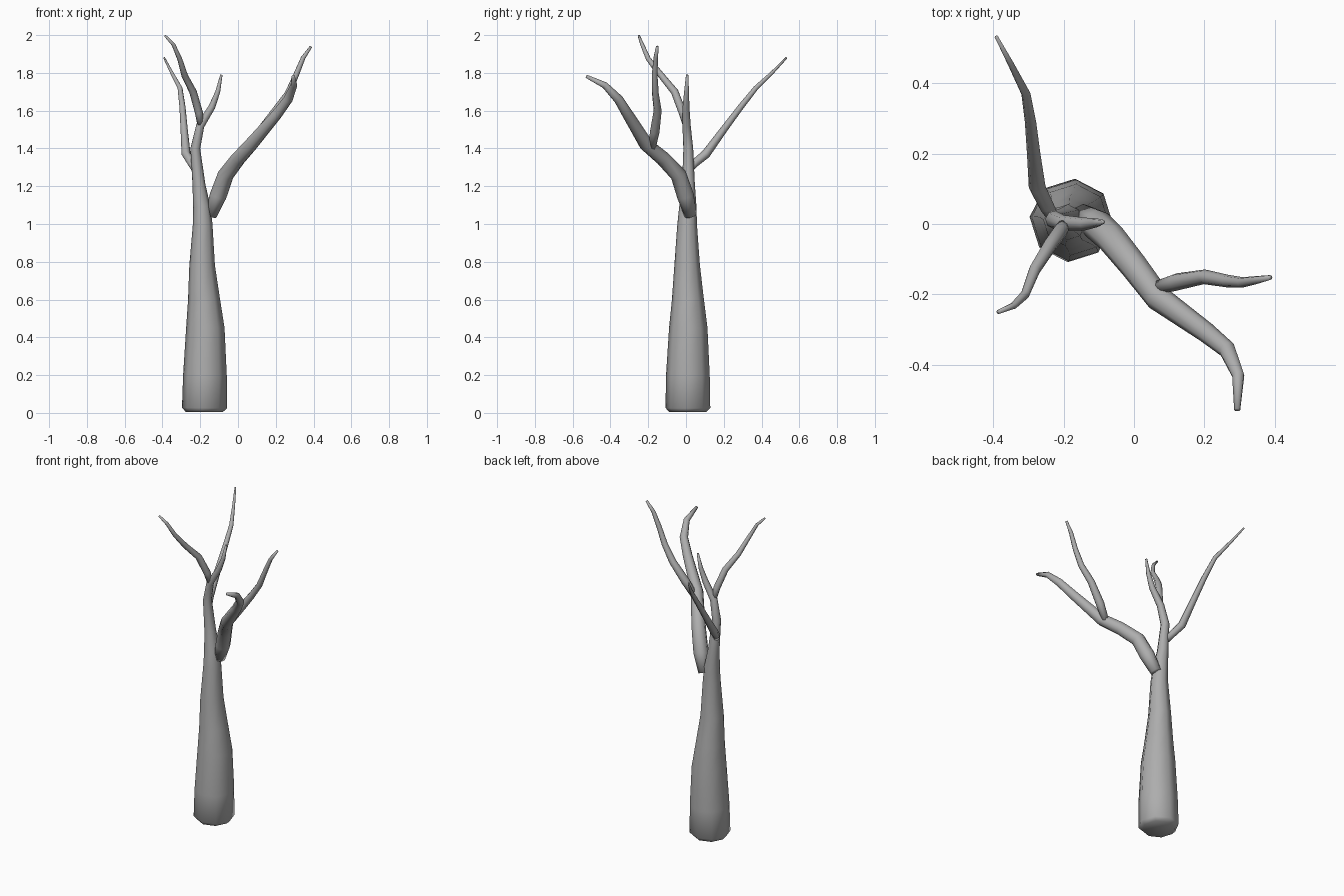
import bpy, bmesh, math
from mathutils import Vector

bark = bpy.data.materials.new("bark")
bark.diffuse_color = (.42, .42, .42, 1)


def limb(name, pts, sides=8, spin=0.0):
    """Tapered tube through (x, y, z, radius) points, capped at both ends."""
    bm = bmesh.new()
    centres = [Vector(p[:3]) for p in pts]
    rings = []
    side = Vector((1, 0, 0))
    for i, c in enumerate(centres):
        a = centres[max(i - 1, 0)]
        b = centres[min(i + 1, len(pts) - 1)]
        t = (b - a).normalized()
        side = (side - t * side.dot(t)).normalized()
        up = t.cross(side)
        ring = []
        for k in range(sides):
            ang = spin + 2 * math.pi * k / sides
            ring.append(bm.verts.new(c + (side * math.cos(ang) + up * math.sin(ang)) * pts[i][3]))
        rings.append(ring)
    for r0, r1 in zip(rings, rings[1:]):
        for k in range(sides):
            n = (k + 1) % sides
            bm.faces.new((r0[k], r0[n], r1[n], r1[k]))
    bm.faces.new(rings[0][::-1])
    bm.faces.new(rings[-1])
    bmesh.ops.recalc_face_normals(bm, faces=bm.faces)
    for f in bm.faces:
        f.smooth = True
    mesh = bpy.data.meshes.new(name)
    bm.to_mesh(mesh)
    bm.free()
    mesh.materials.append(bark)
    obj = bpy.data.objects.new(name, mesh)
    bpy.context.collection.objects.link(obj)
    return obj


# Trunk, narrowing into the leader and its short tip
limb("trunk", [
    (-.178, .010, .004, .098), (-.178, .010, .026, .119), (-.175, .010, .20, .116),
    (-.173, .012, .45, .102), (-.180, .010, .60, .085), (-.190, .006, .78, .068),
    (-.187, .006, 1.00, .052), (-.192, .010, 1.09, .046), (-.207, .013, 1.21, .034),
    (-.226, .012, 1.40, .026), (-.200, .003, 1.52, .022), (-.138, .000, 1.62, .018),
    (-.107, .003, 1.70, .013), (-.088, .006, 1.79, .006)], spin=math.radians(85))

# Upper left branch, leaning forward
limb("upper_branch", [
    (-.198, .000, 1.52, .016), (-.207, -.018, 1.59, .021), (-.238, -.060, 1.70, .020),
    (-.282, -.130, 1.785, .017), (-.309, -.200, 1.875, .013),
    (-.342, -.232, 1.95, .010), (-.386, -.250, 1.997, .006)])

# Back left branch
limb("back_branch", [
    (-.230, .020, 1.29, .018), (-.248, .050, 1.325, .022), (-.275, .105, 1.37, .024),
    (-.285, .200, 1.50, .019), (-.294, .290, 1.62, .016), (-.307, .370, 1.72, .013),
    (-.350, .455, 1.80, .009), (-.391, .532, 1.88, .005)])

# Large right fork, leaning forward
limb("right_branch", [
    (-.145, .025, 1.045, .033), (-.105, -.003, 1.15, .045), (-.065, -.040, 1.26, .043),
    (.000, -.120, 1.345, .040), (.068, -.210, 1.42, .037), (.205, -.308, 1.58, .029),
    (.265, -.357, 1.66, .025), (.296, -.430, 1.735, .018), (.293, -.528, 1.782, .009)])

# Side branch growing off the right fork
limb("right_side_branch", [
    (.060, -.182, 1.395, .020), (.120, -.165, 1.49, .025), (.200, -.150, 1.60, .021),
    (.265, -.162, 1.69, .018), (.308, -.166, 1.79, .015), (.345, -.160, 1.88, .012),
    (.387, -.152, 1.94, .007)])
